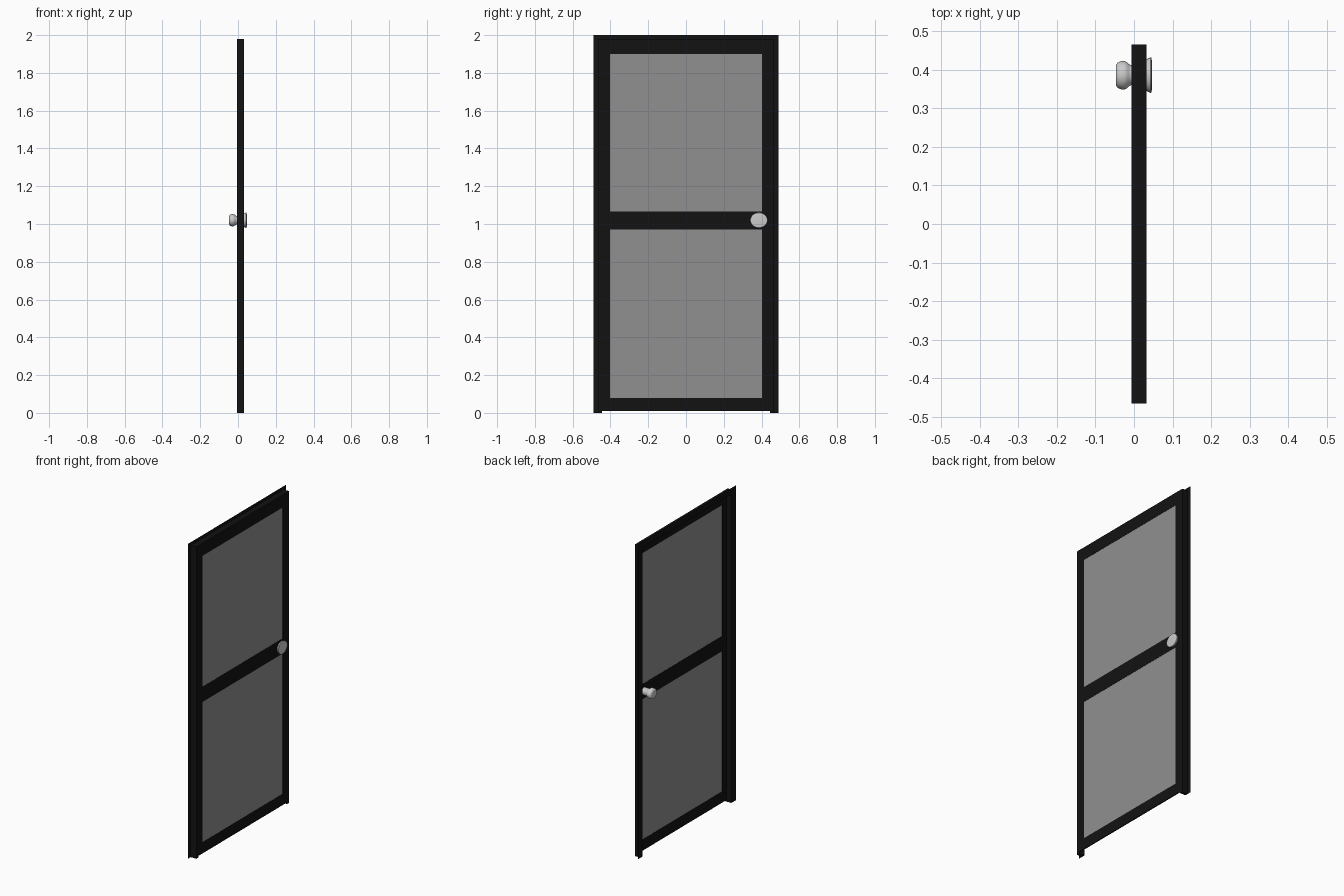
import bpy
import math
from mathutils import Matrix

if "Cube" in bpy.data.objects:
    bpy.data.objects.remove(bpy.data.objects["Cube"])


def material(name, value):
    m = bpy.data.materials.new(name)
    m.diffuse_color = (value, value, value, 1)
    m.use_nodes = True
    m.node_tree.nodes["Principled BSDF"].inputs["Base Color"].default_value = m.diffuse_color
    return m


BLACK = material("black_frame", 0.006)
GLASS = material("grey_glass", 0.28)


def add(name, verts, faces, mat=None):
    me = bpy.data.meshes.new(name)
    me.from_pydata(verts, [], faces)
    ob = bpy.data.objects.new(name, me)
    bpy.context.collection.objects.link(ob)
    if mat:
        me.materials.append(mat)
    return ob


def box(name, x, y, z, mat):
    verts = [(a, b, c) for a in x for b in y for c in z]
    faces = [(0, 1, 3, 2), (4, 6, 7, 5), (0, 4, 5, 1),
             (2, 3, 7, 6), (0, 2, 6, 4), (1, 5, 7, 3)]
    return add(name, verts, faces, mat)


def sheet(name, x, y, z, mat):
    verts = [(x, y[0], z[0]), (x, y[1], z[0]), (x, y[1], z[1]), (x, y[0], z[1])]
    return add(name, verts, [(0, 1, 2, 3)], mat)


def lathe(name, profile, centre, squash, n=32):
    """Turn (x, radius) pairs about a line along x, capped at both ends."""
    verts = []
    for x, r in profile:
        for i in range(n):
            a = 2 * math.pi * i / n
            verts.append((x, r * math.cos(a), r * math.sin(a) * squash))
    faces = []
    for k in range(len(profile) - 1):
        for i in range(n):
            j = (i + 1) % n
            faces.append((k * n + i, (k + 1) * n + i, (k + 1) * n + j, k * n + j))
    last = (len(profile) - 1) * n
    faces += [tuple(range(n)), tuple(last + i for i in reversed(range(n)))]
    ob = add(name, verts, faces)
    ob.data.transform(Matrix.Translation((0, *centre)))
    bpy.ops.object.select_all(action='DESELECT')
    ob.select_set(True)
    bpy.context.view_layer.objects.active = ob
    bpy.ops.object.shade_smooth_by_angle(angle=math.radians(50))
    return ob


BACK, FRONT = -0.0065, 0.0325
LEAF = (0.0265, FRONT)

# Fixed frame: side posts and head, each with a thin flange at the back
for side, s in (("left", -1), ("right", 1)):
    span = lambda a, b: sorted((s * a, s * b))
    box(f"jamb_{side}", (BACK, FRONT), span(0.445, 0.465), (0, 1.98), BLACK)
    sheet(f"jamb_flange_{side}", BACK, span(0.465, 0.49), (0, 2.0), BLACK)
    # Door stile
    box(f"door_stile_{side}", LEAF, span(0.403, 0.445), (0.01, 1.96), BLACK)
box("head", (BACK, FRONT), (-0.445, 0.445), (1.96, 1.98), BLACK)
sheet("head_flange", BACK, (-0.465, 0.465), (1.98, 2.0), BLACK)

# Door rails and glass panes
for name, z in (("bottom", (0.01, 0.08)), ("middle", (0.972, 1.067)), ("top", (1.90, 1.96))):
    box(f"door_rail_{name}", LEAF, (-0.403, 0.403), z, BLACK)
for name, z in (("lower", (0.08, 0.972)), ("upper", (1.067, 1.90))):
    box(f"glass_{name}", (0.028, 0.031), (-0.403, 0.403), z, GLASS)

# Knobs: rounded on the inner side, flared disc on the outer side
CENTRE = (0.386, 1.02)
lathe("inner_knob", [(-0.047, 0.020), (-0.046, 0.028), (-0.042, 0.033), (-0.034, 0.0365),
                     (-0.024, 0.0365), (-0.018, 0.034), (-0.013, 0.029), (-0.008, 0.026),
                     (0.0265, 0.026)], CENTRE, 0.88)
lathe("outer_knob", [(FRONT, 0.041), (0.036, 0.043), (0.043, 0.0465),
                     (0.0455, 0.045), (0.047, 0.030)], CENTRE, 0.88)
